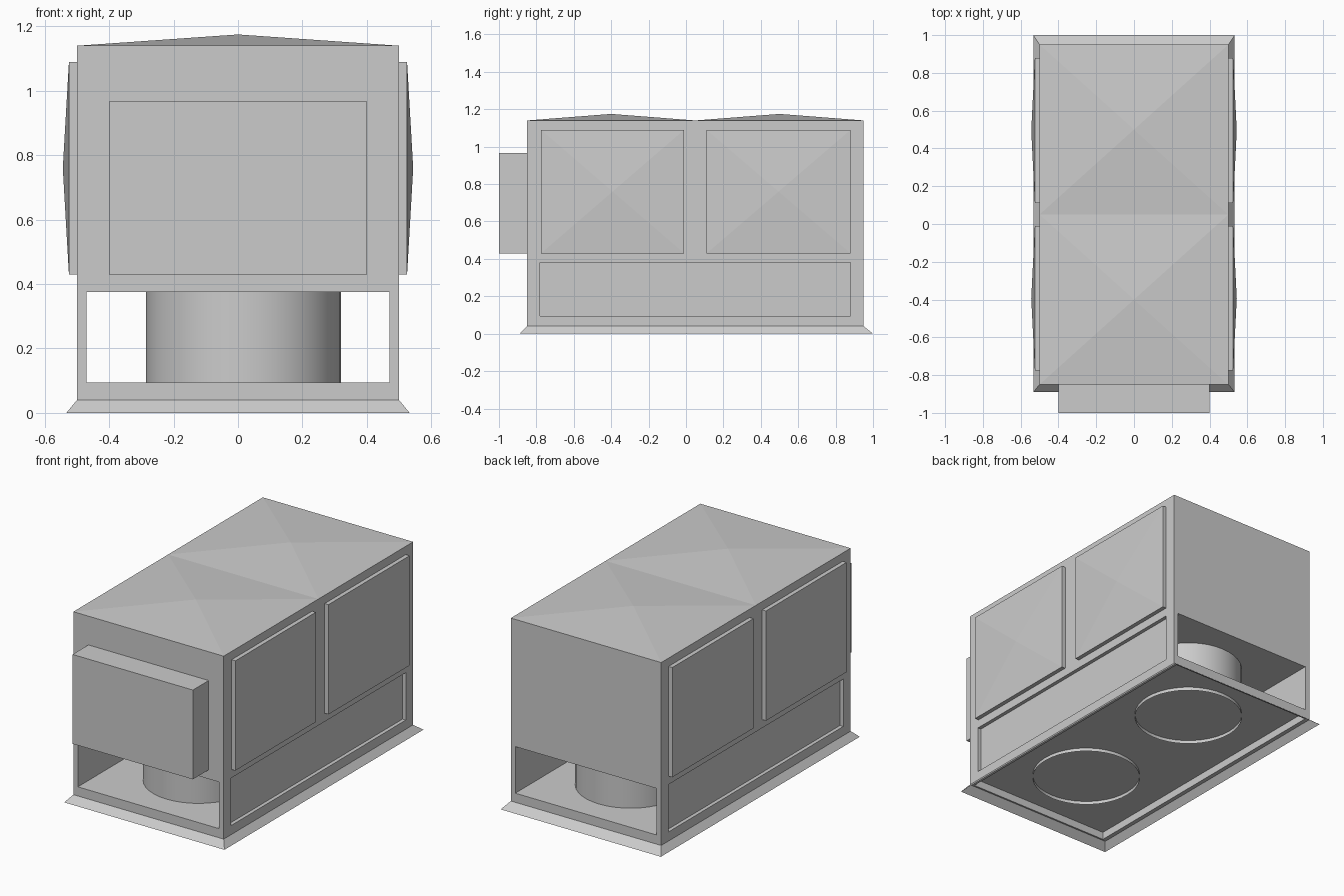
import bpy
import bmesh
from mathutils import Matrix

old = bpy.data.objects.get("Cube")
if old:
    bpy.data.objects.remove(old, do_unlink=True)

# Painted sheet metal
metal = bpy.data.materials.new("grey_metal")
metal.use_nodes = True
GREY = (0.6, 0.6, 0.6, 1)
metal.diffuse_color = GREY
metal.node_tree.nodes["Principled BSDF"].inputs["Base Color"].default_value = GREY


def finish(name, bm):
    bmesh.ops.recalc_face_normals(bm, faces=bm.faces)
    mesh = bpy.data.meshes.new(name)
    bm.to_mesh(mesh)
    bm.free()
    mesh.materials.append(metal)
    obj = bpy.data.objects.new(name, mesh)
    bpy.context.collection.objects.link(obj)
    return obj


def box(name, x, y, z):
    bm = bmesh.new()
    size = [b - a for a, b in (x, y, z)]
    mid = [(a + b) / 2 for a, b in (x, y, z)]
    bmesh.ops.create_cube(bm, size=1, matrix=Matrix.Translation(mid) @ Matrix.Diagonal((*size, 1)))
    return finish(name, bm)


def rect(bm, x, y, z):
    return [bm.verts.new((px, py, z)) for px, py in
            ((x[0], y[0]), (x[1], y[0]), (x[1], y[1]), (x[0], y[1]))]


def bridge(bm, low, high):
    for i in range(4):
        j = (i + 1) % 4
        bm.faces.new((low[i], low[j], high[j], high[i]))


def cap_peak(bm, ring, height):
    """Close a four-sided ring with a shallow pyramid."""
    mid = (ring[0].co + ring[2].co) / 2
    mid.z = height
    peak = bm.verts.new(mid)
    for i in range(4):
        bm.faces.new((ring[i], ring[(i + 1) % 4], peak))


def carve(target, cutters):
    for cutter in cutters:
        mod = target.modifiers.new("cut", "BOOLEAN")
        mod.operation = "DIFFERENCE"
        mod.solver = "EXACT"
        mod.object = cutter
    graph = bpy.context.evaluated_depsgraph_get()
    mesh = bpy.data.meshes.new_from_object(target.evaluated_get(graph))
    target.modifiers.clear()
    target.data = mesh
    for cutter in cutters:
        bpy.data.objects.remove(cutter, do_unlink=True)


WIDTH = (-0.5, 0.5)
LENGTH = (-0.85, 0.95)
BASE, TOP = 0.04, 1.14

# Cabinet with through duct bay, hollow underside and recessed lower side panels
cabinet = box("cabinet", WIDTH, LENGTH, (BASE, TOP))
carve(cabinet, [
    box("duct_bay_cutter", (-0.47, 0.47), (-1.2, 1.2), (0.095, 0.375)),
    box("underside_cutter", (-0.475, 0.475), (-0.84, 0.94), (-0.1, 0.085)),
    box("left_recess_cutter", (0.478, 0.7), (-0.78, 0.88), (0.095, 0.38)),
    box("right_recess_cutter", (-0.7, -0.478), (-0.78, 0.88), (0.095, 0.38)),
])

# Flared base skirt
bm = bmesh.new()
bridge(bm, rect(bm, (-0.533, 0.533), (-0.89, 1.0), 0), rect(bm, WIDTH, LENGTH, BASE))
finish("base_skirt", bm)

# Roof made of two shallow pyramids
for name, y in (("front_roof", (-0.85, 0.05)), ("back_roof", (0.05, 0.95))):
    bm = bmesh.new()
    cap_peak(bm, rect(bm, WIDTH, y, TOP), 1.175)
    finish(name, bm)

# Raised side panels with pyramid faces, mirrored left and right
for end, y in (("front", (-0.775, -0.01)), ("back", (0.11, 0.88))):
    for side, sign in (("left", 1), ("right", -1)):
        bm = bmesh.new()
        low = rect(bm, (0.43, 1.09), y, 0.5)
        high = rect(bm, (0.43, 1.09), y, 0.525)
        bridge(bm, low, high)
        cap_peak(bm, high, 0.544)
        bm.faces.new(low)
        for v in bm.verts:
            v.co = (sign * v.co.z, v.co.y, v.co.x)
        finish(f"{side}_{end}_panel", bm)

# Front control box
box("front_box", (-0.4, 0.4), (-1.0, -0.85), (0.43, 0.967))


def tube(name, y, z):
    bm = bmesh.new()
    place = Matrix.Translation((0.0175, y, (z[0] + z[1]) / 2))
    bmesh.ops.create_cone(bm, cap_ends=False, segments=40, radius1=0.303,
                          radius2=0.303, depth=z[1] - z[0], matrix=place)
    obj = finish(name, bm)
    for poly in obj.data.polygons:
        poly.use_smooth = True


# Air ducts in the bay and their collars below the floor
for end, y in (("front", -0.4), ("back", 0.5)):
    tube(f"{end}_duct", y, (0.095, 0.375))
    tube(f"{end}_duct_collar", y, (0.065, 0.085))
